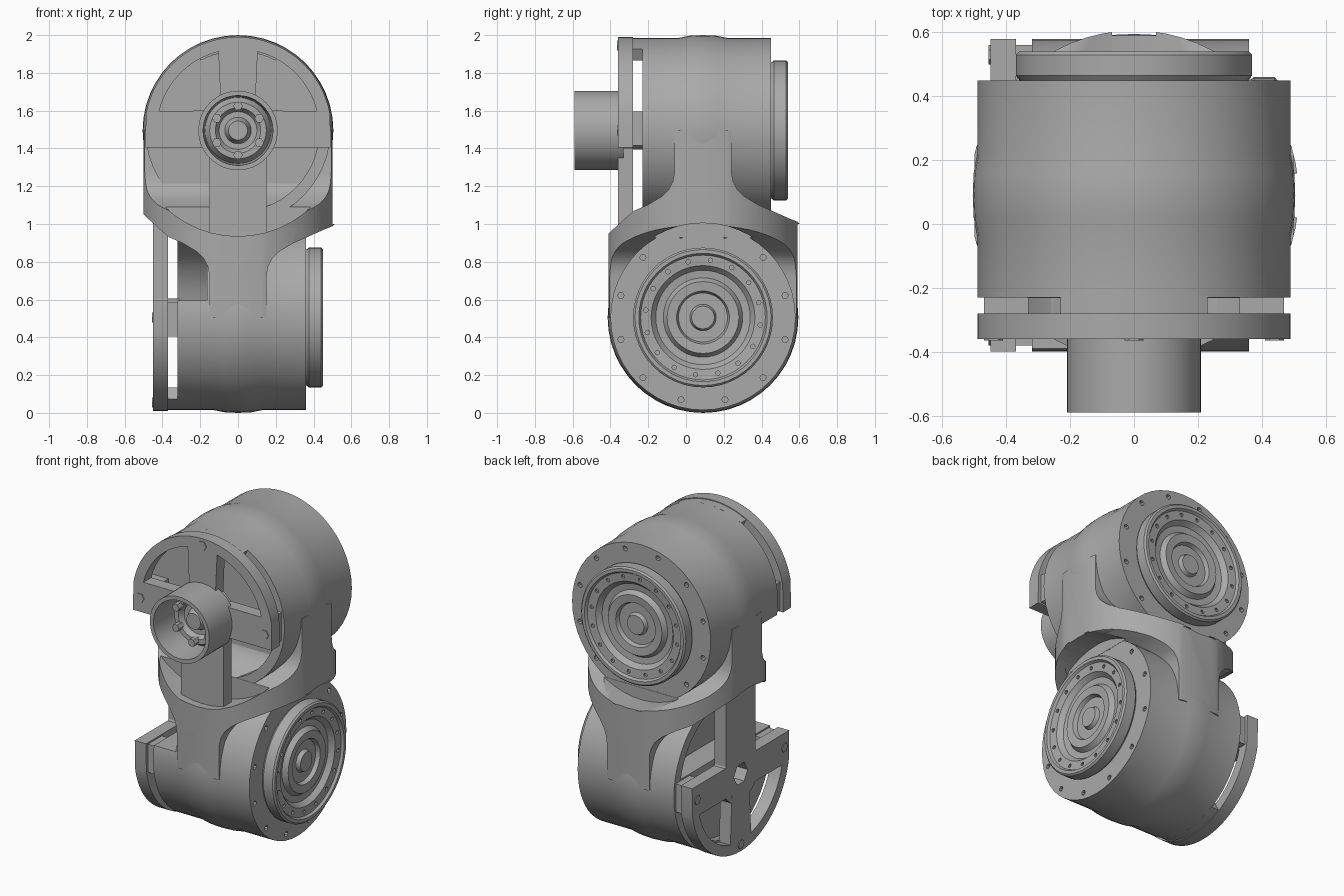
import bpy, bmesh
from math import sin, cos, pi, radians
from mathutils import Matrix, Vector

if "Cube" in bpy.data.objects:
    bpy.data.objects.remove(bpy.data.objects["Cube"])

grey = bpy.data.materials.new("machined_grey")
grey.use_nodes = True
grey.diffuse_color = (0.4, 0.4, 0.4, 1)
grey.node_tree.nodes["Principled BSDF"].inputs["Base Color"].default_value = (0.4, 0.4, 0.4, 1)

# Joint frames: columns are axle direction, sideways, towards the other joint
CENTRE_Y = 0.09
R = 0.505


def frame(axle, side, neck, origin):
    m = Matrix((axle, side, neck)).transposed().to_4x4()
    return Matrix.Translation(origin) @ m


UPPER = frame((0, 1, 0), (1, 0, 0), (0, 0, -1), (0, CENTRE_Y, 2 - R))
LOWER = frame((1, 0, 0), (0, 1, 0), (0, 0, 1), (0, CENTRE_Y, R))


def finish(name, bm, m):
    bmesh.ops.remove_doubles(bm, verts=bm.verts, dist=1e-5)
    bmesh.ops.recalc_face_normals(bm, faces=bm.faces)
    bm.transform(m)
    mesh = bpy.data.meshes.new(name)
    bm.to_mesh(mesh)
    bm.free()
    mesh.materials.append(grey)
    ob = bpy.data.objects.new(name, mesh)
    bpy.context.collection.objects.link(ob)
    return ob


def lathe(name, m, profile, steps=48):
    """Spin (radius, axle) points around the joint axle."""
    bm = bmesh.new()
    verts = [bm.verts.new((a, 0, r)) for r, a in profile]
    edges = [bm.edges.new(p) for p in zip(verts, verts[1:])]
    bmesh.ops.spin(bm, geom=verts + edges, cent=(0, 0, 0), axis=(1, 0, 0),
                   angle=2 * pi, steps=steps, use_merge=False)
    return finish(name, bm, m)


def prism(name, m, pts, lo, hi, along):
    """Extrude (sideways or axle, neck) points along the axle or sideways."""
    bm = bmesh.new()
    place = (lambda u, v: (lo, u, v)) if along == "axle" else (lambda u, v: (u, lo, v))
    face = bm.faces.new([bm.verts.new(place(u, v)) for u, v in pts])
    ext = bmesh.ops.extrude_face_region(bm, geom=[face])["geom"]
    d = Vector((hi - lo, 0, 0) if along == "axle" else (0, hi - lo, 0))
    bmesh.ops.translate(bm, vec=d, verts=[v for v in ext if isinstance(v, bmesh.types.BMVert)])
    return finish(name, bm, m)


def arc(r, start, end, n, c=(0, 0)):
    step = (end - start) / n
    return [(c[0] + r * cos(radians(start + i * step)), c[1] + r * sin(radians(start + i * step)))
            for i in range(n + 1)]


def rect(u0, u1, v0, v1):
    return [(u0, v0), (u1, v0), (u1, v1), (u0, v1)]


def disc(name, m, r, lo, hi, c=(0, 0), n=48):
    return prism(name, m, arc(r, 0, 360 - 360 / n, n - 1, c), lo, hi, "axle")


def combine(ob, others, mode):
    bpy.context.view_layer.objects.active = ob
    for other in others:
        mod = ob.modifiers.new("bool", "BOOLEAN")
        mod.operation, mod.solver, mod.object = mode, "EXACT", other
        bpy.ops.object.modifier_apply(modifier=mod.name)
        bpy.data.objects.remove(other)


def bolt_holes(m, count, ring, size, lo, hi):
    for p in arc(ring, 15, 375 - 360 / count, count - 1):
        yield disc("hole_cutter", m, size, lo, hi, p, 8)


parts = []
for label, m in (("upper", UPPER), ("lower", LOWER)):
    # Drum with a slightly swollen middle, a pocket open on one side and rim bolt holes
    drum = lathe(label + "_drum", m, [(0, -.32), (.49, -.32), (.49, -.13), (.502, -.07), (R, 0),
                                      (.502, .07), (.49, .13), (.49, .36), (0, .36)])
    pocket = arc(.43, 12, 90, 12) + [(0, .6), (-.6, .6), (-.6, .09)]
    combine(drum, [prism("pocket_cutter", m, pocket, -.5, -.165, "axle")], "DIFFERENCE")
    combine(drum, bolt_holes(m, 12, .45, .016, .33, .4), "DIFFERENCE")

    # Dished output flange
    flange = lathe(label + "_flange", m, [(0, .42), (.06, .42), (.07, .395), (.13, .395), (.14, .42),
                                          (.19, .425), (.21, .395), (.25, .4), (.275, .43), (.33, .435),
                                          (.34, .45), (.36, .45), (.37, .44), (.37, .375), (.35, .35), (0, .35)])
    combine(flange, bolt_holes(m, 16, .305, .012, .42, .5), "DIFFERENCE")

    # Flared neck reaching to the other joint
    half = [(.15, 0), (.15, .22), (.16, .27), (.18, .31), (.22, .35), (.29, .392), (.45, .463), (.53, .495)]
    neck = prism(label + "_neck", m, half + [(-a, n) for a, n in reversed(half)], -.5, .5, "sideways")
    tower = Matrix.Translation((0, CENTRE_Y, 0)) @ Matrix.Rotation(pi / 2, 4, "Y")
    combine(neck, [disc("round_cutter", tower, .516, -3, 3, n=64)], "INTERSECT")
    for frame_m in (UPPER, LOWER):
        combine(neck, [disc("flange_cutter", frame_m, .5, .361, .8),
                       disc("plate_cutter", frame_m, .56, -.8, -.321)], "DIFFERENCE")

    # Spoked end plate: half disc with a column running to the neck
    outline = arc(.495, 190, 350, 32) + [(.49, .09), (.15, .09), (.15, .57), (-.15, .57), (-.15, .09), (-.49, .09)]
    plate = prism(label + "_end_plate", m, outline, -.45, -.37, "axle")
    for s in (-1, 1):
        window = arc(.43, 284, 346, 10) + [(.09, -.105)]
        cutter = prism("window_cutter", m, [(s * u, v) for u, v in window], -.5, -.3, "axle")
        combine(plate, [cutter], "DIFFERENCE")
    combine(plate, [disc(label + "_hub", m, .18, -.449, -.371)], "UNION")
    if label == "lower":
        combine(plate, [disc("axle_cutter", m, .07, -.6, -.3, n=6)], "DIFFERENCE")

    # Pillars holding the plate off the drum
    pillars = [rect(.33, .47, -.1, .08), rect(-.47, -.33, -.1, .08),
               arc(.49, 242, 298, 10) + arc(.42, 298, 242, 10)]
    parts += [prism(label + "_pillar", m, p, -.375, -.315, "axle") for p in pillars]
    parts.append(lathe(label + "_hub_post", m, [(.1, -.39), (.1, -.31)], 24))
    parts += [drum, flange, neck, plate]

    # Raised lugs at the three ends of the spokes
    for u, v in ((.44, 0), (-.44, 0), (0, -.45)):
        parts.append(disc(label + "_lug", m, .03, -.455, -.44, (u, v), 6))

# Hollow connector tube on the upper plate
parts.append(lathe("connector_tube", UPPER, [(0, -.54), (.05, -.54), (.07, -.49), (.1, -.49), (.12, -.52),
                                             (.15, -.52), (.175, -.48), (.185, -.68), (.21, -.68),
                                             (.21, -.42), (0, -.42)]))
for p in arc(.13, 30, 330, 5):
    parts.append(disc("connector_pin", UPPER, .025, -.56, -.5, p, 6))

# Smooth curved walls, keep machined edges crisp
for ob in parts:
    bpy.ops.object.select_all(action="DESELECT")
    ob.select_set(True)
    bpy.context.view_layer.objects.active = ob
    bpy.ops.object.shade_smooth_by_angle(angle=radians(30))
